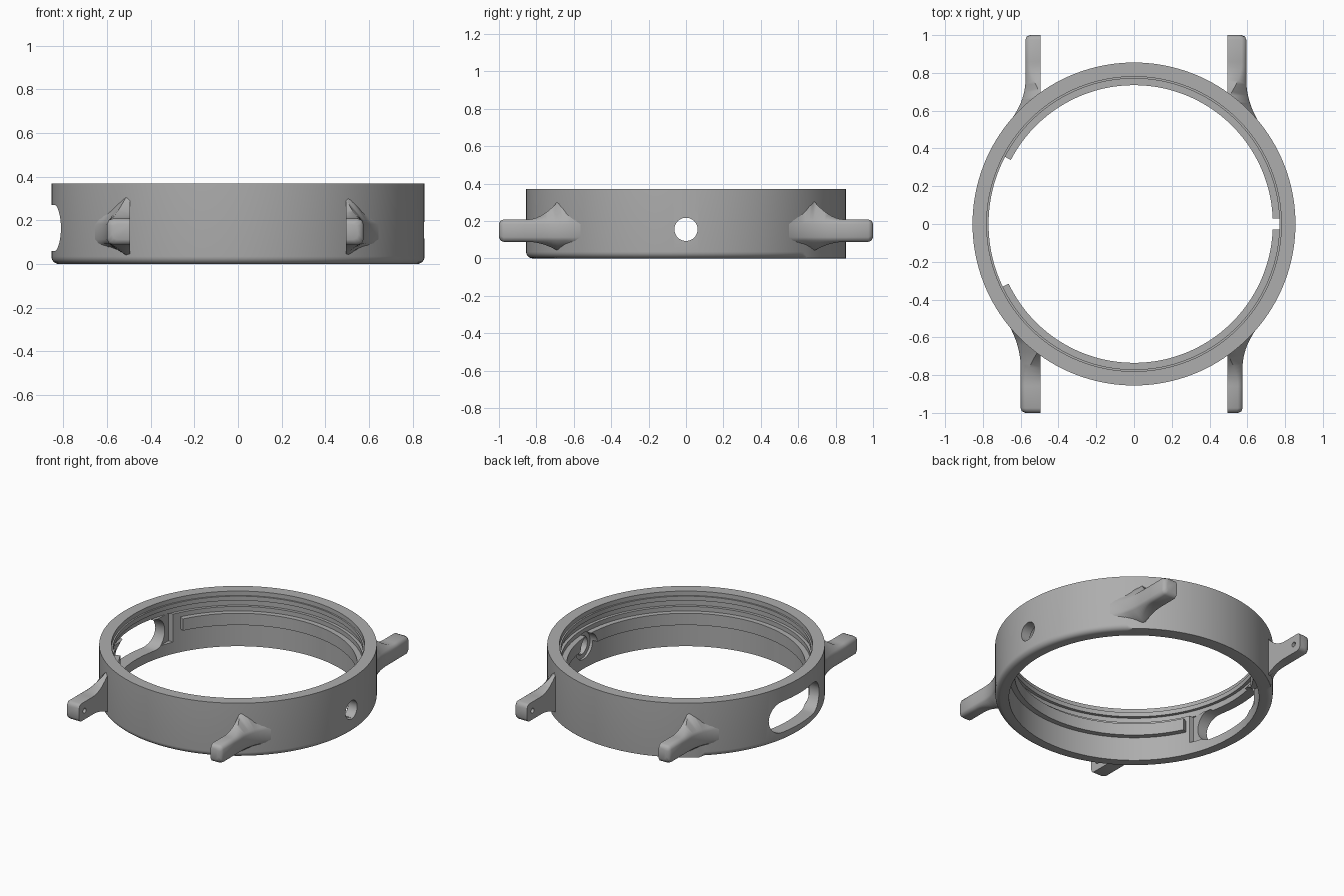
import bpy, bmesh, math
from math import cos, sin, sqrt, radians, pi

old = bpy.data.objects.get("Cube")
if old:
    bpy.data.objects.remove(old)

metal = bpy.data.materials.new("satin_grey")
metal.use_nodes = True
GREY = (0.42, 0.42, 0.42, 1)
metal.diffuse_color = GREY
metal.node_tree.nodes["Principled BSDF"].inputs["Base Color"].default_value = GREY

R = 0.855        # outer radius
H = 0.37         # case height
WALL = 0.77      # inner radius
HOLE_Z = 0.155


def finish(name, bm):
    bmesh.ops.recalc_face_normals(bm, faces=bm.faces)
    mesh = bpy.data.meshes.new(name)
    bm.to_mesh(mesh)
    bm.free()
    obj = bpy.data.objects.new(name, mesh)
    bpy.context.collection.objects.link(obj)
    mesh.materials.append(metal)
    return obj


def loft(name, sections, closed=False):
    """Skin a list of equal-length point loops."""
    bm = bmesh.new()
    loops = [[bm.verts.new(p) for p in s] for s in sections]
    n = len(loops[0])
    pairs = list(zip(loops, loops[1:]))
    if closed:
        pairs.append((loops[-1], loops[0]))
    for a, b in pairs:
        for i in range(n):
            j = (i + 1) % n
            bm.faces.new((a[i], a[j], b[j], b[i]))
    if not closed:
        bm.faces.new(loops[0])
        bm.faces.new(loops[-1])
    return finish(name, bm)


def revolve(profile, angle):
    return [(r * cos(angle), r * sin(angle), z) for r, z in profile]


def shade(obj, angle=30):
    bpy.ops.object.select_all(action="DESELECT")
    obj.select_set(True)
    bpy.context.view_layer.objects.active = obj
    bpy.ops.object.shade_smooth_by_angle(angle=radians(angle))


def cut(obj, cutter):
    mod = obj.modifiers.new("cut", "BOOLEAN")
    mod.operation = "DIFFERENCE"
    mod.solver = "EXACT"
    mod.object = cutter
    bpy.context.view_layer.objects.active = obj
    bpy.ops.object.modifier_apply(modifier=mod.name)


def prism(name, outline, x0, x1):
    """Extrude a (y, z) outline along x."""
    return loft(name, [[(x, y, z) for y, z in outline] for x in (x0, x1)])


def disc(y, z, r, n=40):
    return [(y + r * cos(2 * pi * i / n), z + r * sin(2 * pi * i / n)) for i in range(n)]


# Case ring: stepped bore, bottom edge rounded except between the rear lugs
def case_profile(angle):
    x, y = R * cos(angle), R * sin(angle)
    f = 0.002 if y > 0 and abs(x) < 0.58 else 0.035
    bottom = [(R - f + f * sin(t), f - f * cos(t)) for t in (i * pi / 12 for i in range(7))]
    bore = [(0.78, H), (0.78, 0.34), (WALL, 0.34), (WALL, 0.31),
            (0.79, 0.31), (0.79, 0.27), (WALL, 0.27), (WALL, 0)]
    return bottom + [(R, H)] + bore


N = 160
case = loft("case_ring", [revolve(case_profile(2 * pi * i / N), 2 * pi * i / N)
                          for i in range(N)], closed=True)

# Inner ledge, open around the side slot
ledge_section = [(0.735, 0.16), (0.785, 0.16), (0.785, 0.24), (0.735, 0.24)]
start, end = radians(-154.5), radians(152.5)
ledge = loft("inner_ledge", [revolve(ledge_section, start + (end - start) * i / 130)
                             for i in range(131)])

# Round crown hole on one side, with a wider recess through the ledge
crown = prism("crown_cutter", disc(0, HOLE_Z, 0.062), 0.6, 1)
recess = prism("recess_cutter", disc(0, HOLE_Z, 0.09), 0.6, 0.785)

# Rounded slot on the other side, with a flat pocket behind it
sr, sz, half = 0.105, 0.165, 0.165
slot_outline = [(side * half + sr * cos(a), sz + sr * sin(a))
                for side, base in ((1, -pi / 2), (-1, pi / 2))
                for a in (base + pi * i / 20 for i in range(21))]
slot = prism("slot_cutter", slot_outline, -1, -0.5)
pocket = prism("pocket_cutter", [(-0.31, 0.08), (0.31, 0.08), (0.31, 0.27), (-0.31, 0.27)],
               -0.74, -0.5)
for cutter in (crown, recess, slot, pocket):
    cut(case, cutter)
for cutter in (crown, recess):
    cut(ledge, cutter)


# Strap lugs: slim bars flaring into the case
def lug_section(y, width, inset=0):
    flare = min(0.12, 0.08 * (max(0, 0.85 - y) / 0.15) ** 2)
    outer = width + (0.66 - width) * (max(0, 0.76 - y) / 0.22) ** 2
    inner = max(0.495, sqrt(max(0, 0.8 ** 2 - y * y)))
    top, low = 0.208 + flare - inset, max(0.04, 0.088 - flare / 2) + inset
    shoulder = max(outer - 0.025 - 0.7 * flare, inner + 0.01) - inset
    outer -= inset
    mid = 0.007
    return [(inner, y, low), (shoulder, y, low),
            (outer - mid, y, 0.095 + inset), (outer, y, 0.113 + inset),
            (outer, y, 0.183 - inset), (outer - mid, y, 0.201 - inset),
            (shoulder, y, top), (inner, y, top)]


pins = [prism("pin_cutter", disc(s * 0.94, 0.148, 0.016, 20), -0.54, 0.54) for s in (-1, 1)]
lugs = []
for name, sx, sy, width in (("front_left_lug", 1, -1, 0.575), ("front_right_lug", -1, -1, 0.6),
                            ("back_left_lug", 1, 1, 0.595), ("back_right_lug", -1, 1, 0.575)):
    rows = [lug_section(0.54 + 0.02 * i, width) for i in range(17)]
    rows += [lug_section(y, width, d) for y, d in ((0.975, 0), (0.992, 0.007), (1, 0.024))]
    lug = loft(name, [[(sx * x, sy * y, z) for x, y, z in row] for row in rows])
    for pin in pins:
        cut(lug, pin)
    lugs.append(lug)

for cutter in [crown, recess, slot, pocket] + pins:
    bpy.data.objects.remove(cutter)
for part in [case, ledge]:
    shade(part)
for lug in lugs:
    shade(lug, 50)
